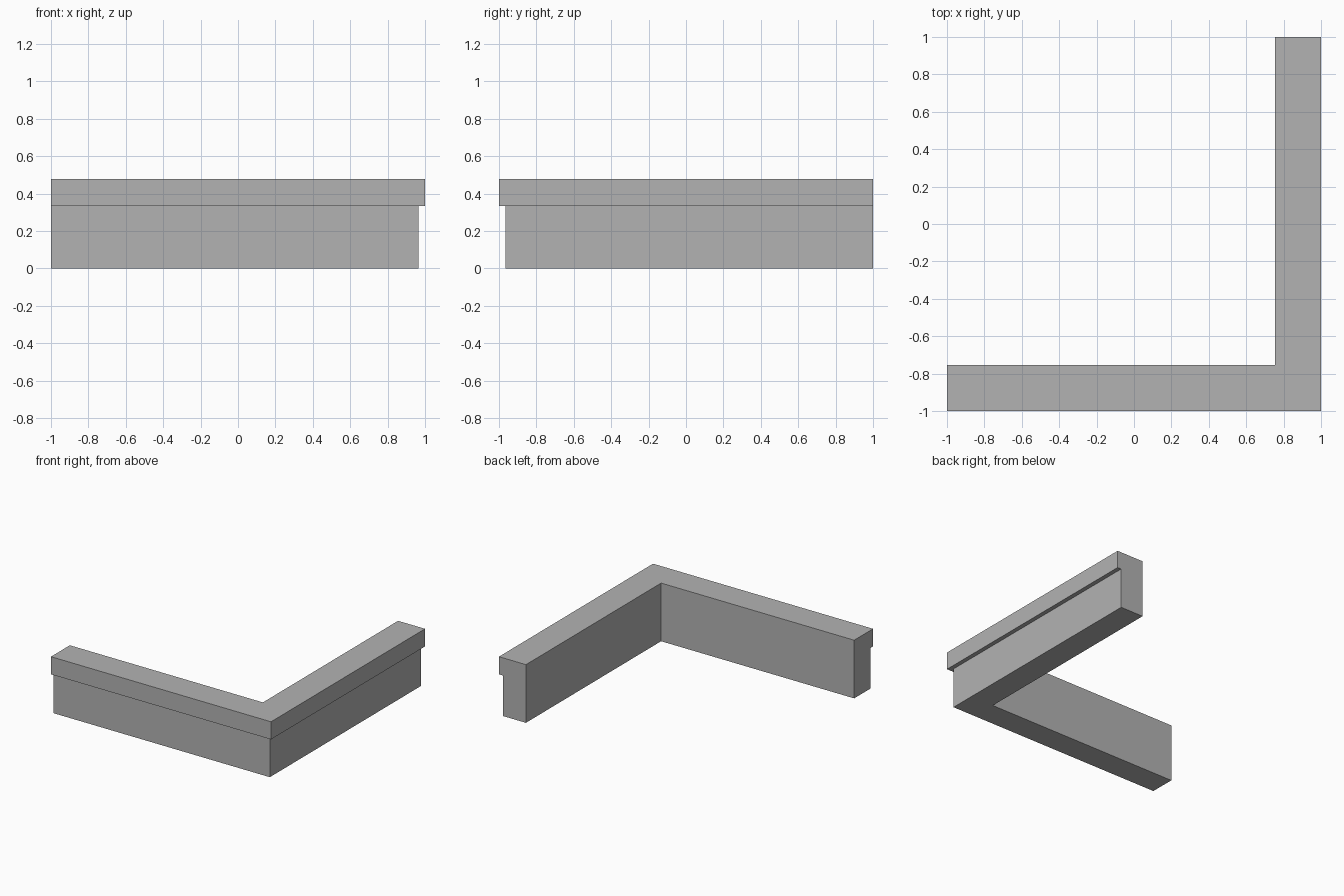
import bpy
import bmesh

cube = bpy.data.objects.get("Cube")
if cube:
    bpy.data.objects.remove(cube, do_unlink=True)

# Plain grey material
GREY = (0.45, 0.45, 0.45, 1.0)
grey = bpy.data.materials.new("plain_grey")
grey.use_nodes = True
grey.diffuse_color = GREY
grey.node_tree.nodes["Principled BSDF"].inputs["Base Color"].default_value = GREY

# Wall section: (outward offset from centre, height), with an overhanging cap
INNER, WALL, CAP = 0.755, 0.965, 1.0
LEDGE, TOP = 0.333, 0.478
section = [(INNER, 0), (WALL, 0), (WALL, LEDGE), (CAP, LEDGE), (CAP, TOP), (INNER, TOP)]


def sweep_corner(name, profile, material):
    """Sweep the section along two walls that meet in a mitred corner."""
    bm = bmesh.new()
    stations = [
        [bm.verts.new((-1, -d, z)) for d, z in profile],  # front wall end
        [bm.verts.new((d, -d, z)) for d, z in profile],   # mitred corner
        [bm.verts.new((d, 1, z)) for d, z in profile],    # side wall end
    ]
    n = len(profile)
    for a, b in zip(stations, stations[1:]):
        for i in range(n):
            j = (i + 1) % n
            bm.faces.new((a[i], a[j], b[j], b[i]))
    # Closed ends
    bm.faces.new(stations[0])
    bm.faces.new(stations[-1])
    # Merge the mitred halves of the flat top and bottom
    bmesh.ops.dissolve_limit(bm, angle_limit=0.01, verts=bm.verts, edges=bm.edges)
    bmesh.ops.recalc_face_normals(bm, faces=bm.faces)
    mesh = bpy.data.meshes.new(name)
    bm.to_mesh(mesh)
    bm.free()
    mesh.materials.append(material)
    obj = bpy.data.objects.new(name, mesh)
    bpy.context.collection.objects.link(obj)
    return obj


sweep_corner("corner_wall_with_cap", section, grey)
